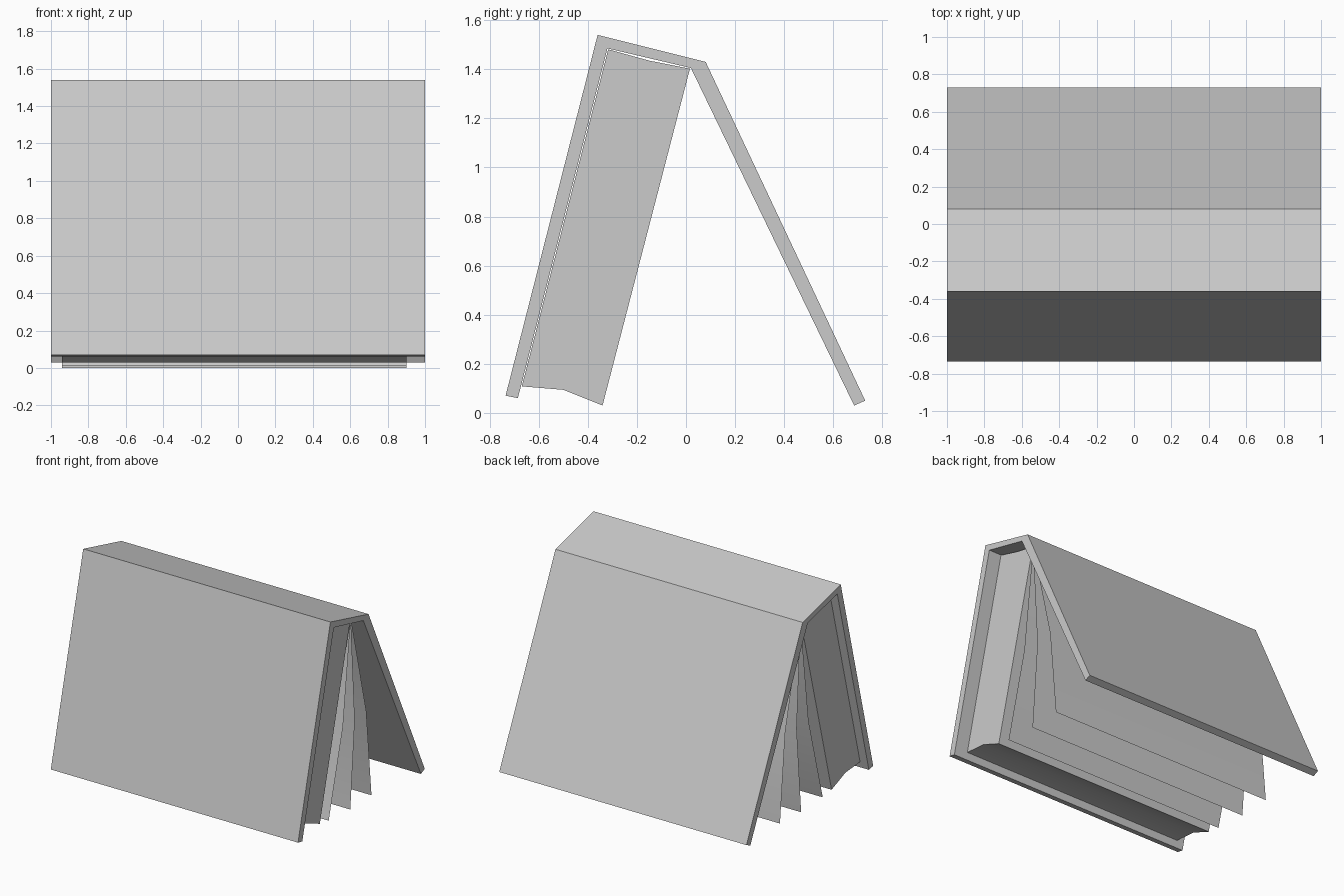
import bpy
import bmesh
from math import radians, sin, cos

cube = bpy.data.objects.get("Cube")
if cube:
    bpy.data.objects.remove(cube, do_unlink=True)

grey = bpy.data.materials.new("plain grey")
grey.use_nodes = True
colour = (0.6, 0.6, 0.6, 1)
grey.diffuse_color = colour
grey.node_tree.nodes["Principled BSDF"].inputs["Base Color"].default_value = colour


def extrude_profile(name, points, x0, x1, closed=True, smooth=False):
    """Sweep a (y, z) outline along x; open outlines give a thin sheet."""
    bm = bmesh.new()
    near, far = [[bm.verts.new((x, y, z)) for y, z in points] for x in (x0, x1)]
    count = len(points)
    for i in range(count if closed else count - 1):
        j = (i + 1) % count
        bm.faces.new((near[i], near[j], far[j], far[i]))
    if closed:
        bm.faces.new(near)
        bm.faces.new(far)
    bmesh.ops.recalc_face_normals(bm, faces=bm.faces[:])
    mesh = bpy.data.meshes.new(name)
    bm.to_mesh(mesh)
    bm.free()
    mesh.materials.append(grey)
    obj = bpy.data.objects.new(name, mesh)
    bpy.context.collection.objects.link(obj)
    if smooth:
        bpy.ops.object.select_all(action="DESELECT")
        obj.select_set(True)
        bpy.context.view_layer.objects.active = obj
        bpy.ops.object.shade_smooth_by_angle(angle=radians(30))
    return obj


# Cover: two boards and the spine, folded like a tent
extrude_profile("cover", [
    (-0.735, 0.07), (-0.36, 1.54), (0.08, 1.43), (0.73, 0.05),
    (0.685, 0.03), (0.02, 1.405), (-0.32, 1.485), (-0.685, 0.06)], -1, 1)

# Page block resting against the front board, with a hollow fore edge
LEFT, RIGHT = -0.94, 0.9
extrude_profile("page_block", [
    (-0.317, 1.481), (-0.15, 1.435), (0.016, 1.402),
    (-0.34, 0.03), (-0.5, 0.094), (-0.669, 0.108)], LEFT, RIGHT, smooth=True)

# Loose pages fanned out from the spine, each with a soft bend
UPPER, LOWER = 0.77, 0.643
for number, angle in enumerate((-14.8, -4.6, 5.4), 1):
    y, z = 0.018, 1.4
    path = [(y, z)]
    for length, turn in ((UPPER, angle + 8), (LOWER, angle)):
        y += length * sin(radians(turn))
        z -= length * cos(radians(turn))
        path.append((y, max(z, 0)))
    extrude_profile(f"loose_page_{number}", path, LEFT, RIGHT, closed=False, smooth=True)
